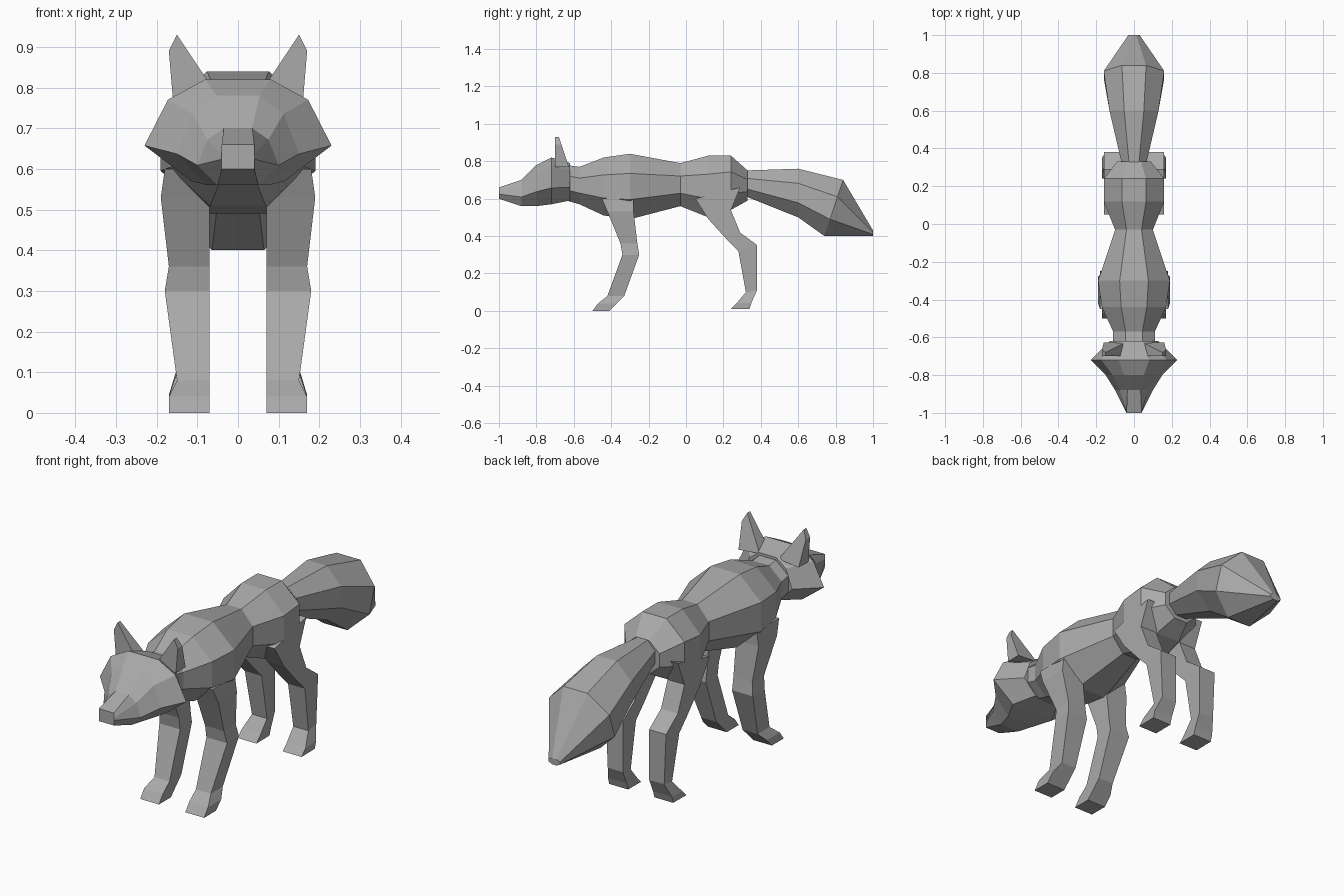
import bpy
import bmesh

default_cube = bpy.data.objects.get("Cube")
if default_cube:
    bpy.data.objects.remove(default_cube, do_unlink=True)

fur = bpy.data.materials.new("plain grey")
fur.use_nodes = True
fur.diffuse_color = (.4, .4, .4, 1)
shader = fur.node_tree.nodes["Principled BSDF"]
shader.inputs["Base Color"].default_value = fur.diffuse_color

# Half cross-sections, top to bottom, as fractions of half width and height
ROUND = [(.4, 1), (1, .7), (1, .3), (.4, 0)]
FACE = [(.35, 1), (.75, .8), (1, .35), (.5, 0)]
SQUARE = [(1, 1), (1, .6), (1, .4), (1, 0)]


def section(shape, y, top, bottom, half_width, lean=0):
    """Place a symmetric cross-section; lean slides its underside along y."""
    height = top - bottom
    half = [(across * half_width, y + lean * (1 - up), bottom + up * height)
            for across, up in shape]
    return half + [(-x, depth, z) for x, depth, z in reversed(half)]


def loft(name, rings):
    """Skin a closed, flat-shaded tube through rings with equal point counts."""
    bm = bmesh.new()
    loops = [[bm.verts.new(point) for point in ring] for ring in rings]
    count = len(loops[0])
    for near, far in zip(loops, loops[1:]):
        for i in range(count):
            j = (i + 1) % count
            bm.faces.new((near[i], near[j], far[j], far[i]))
    bm.faces.new(loops[0])
    bm.faces.new(reversed(loops[-1]))
    bmesh.ops.recalc_face_normals(bm, faces=bm.faces)
    mesh = bpy.data.meshes.new(name)
    bm.to_mesh(mesh)
    bm.free()
    mesh.materials.append(fur)
    part = bpy.data.objects.new(name, mesh)
    bpy.context.collection.objects.link(part)


def pair(name, rings):
    """Loft one part on the left and its mirror image on the right."""
    for side, sign in (("left", 1), ("right", -1)):
        mirrored = [[(sign * x, y, z) for x, y, z in ring] for ring in rings]
        loft(side + "_" + name, mirrored)


def leg(name, sections, slope):
    """Each section gives outer x, front y, height and depth along y.

    The inner side stays straight; slope raises the back edge with height.
    """
    inner = .07
    rings = []
    for outer, front, z, depth in sections:
        back, back_z = front + depth, z * (1 + slope)
        rings.append([(inner, front, z), (outer, front, z),
                      (outer, back, back_z), (inner, back, back_z)])
    pair(name, rings)


# Body from neck to rump
loft("body", [section(ROUND, *measures) for measures in (
    (-.64, .78, .59, .11),
    (-.57, .77, .57, .11),
    (-.44, .82, .51, .17),
    (-.3, .84, .49, .19),
    (-.03, .79, .56, .1),
    (.12, .83, .5, .16),
    (.24, .83, .54, .16),
    (.33, .75, .59, .09),
)])

# Head from square nose to nape, widest at the pointed cheeks
nose = section(SQUARE, -1, .66, .6, .04)
loft("head", [nose] + [section(FACE, *measures) for measures in (
    (-.88, .7, .56, .1),
    (-.8, .78, .56, .15),
    (-.72, .82, .57, .23),
    (-.62, .79, .59, .13),
)])

# Ears: upright blades that thicken towards the base
ear_outline = [(.05, .78), (.16, .77), (.17, .89), (.15, .93)]
tip_height = .93
pair("ear", [
    [(x, -.7, z) for x, z in ear_outline],
    [(x, -.68 + (tip_height - z) / 3, z) for x, z in ear_outline],
])

# Bushy tail, drooping to a small blunt tip
loft("tail", [section(ROUND, *measures) for measures in (
    (.3, .75, .62, .06),
    (.6, .76, .5, .13),
    (.84, .7, .4, .16, -.1),
    (1, .43, .4, .03),
)])

# Front legs, shoulder to paw
leg("front_leg", [
    (.18, -.45, .6, .17),
    (.19, -.42, .53, .14),
    (.17, -.35, .36, .09),
    (.18, -.34, .3, .09),
    (.15, -.42, .08, .09),
    (.17, -.47, .04, .1),
    (.17, -.5, 0, .09),
], slope=0)

# Hind legs, thigh to paw
leg("hind_leg", [
    (.16, .05, .6, .24),
    (.16, .12, .49, .12),
    (.16, .22, .38, .07),
    (.16, .28, .32, .1),
    (.15, .32, .1, .06),
    (.17, .27, .04, .08),
    (.17, .24, .01, .1),
], slope=.1)
